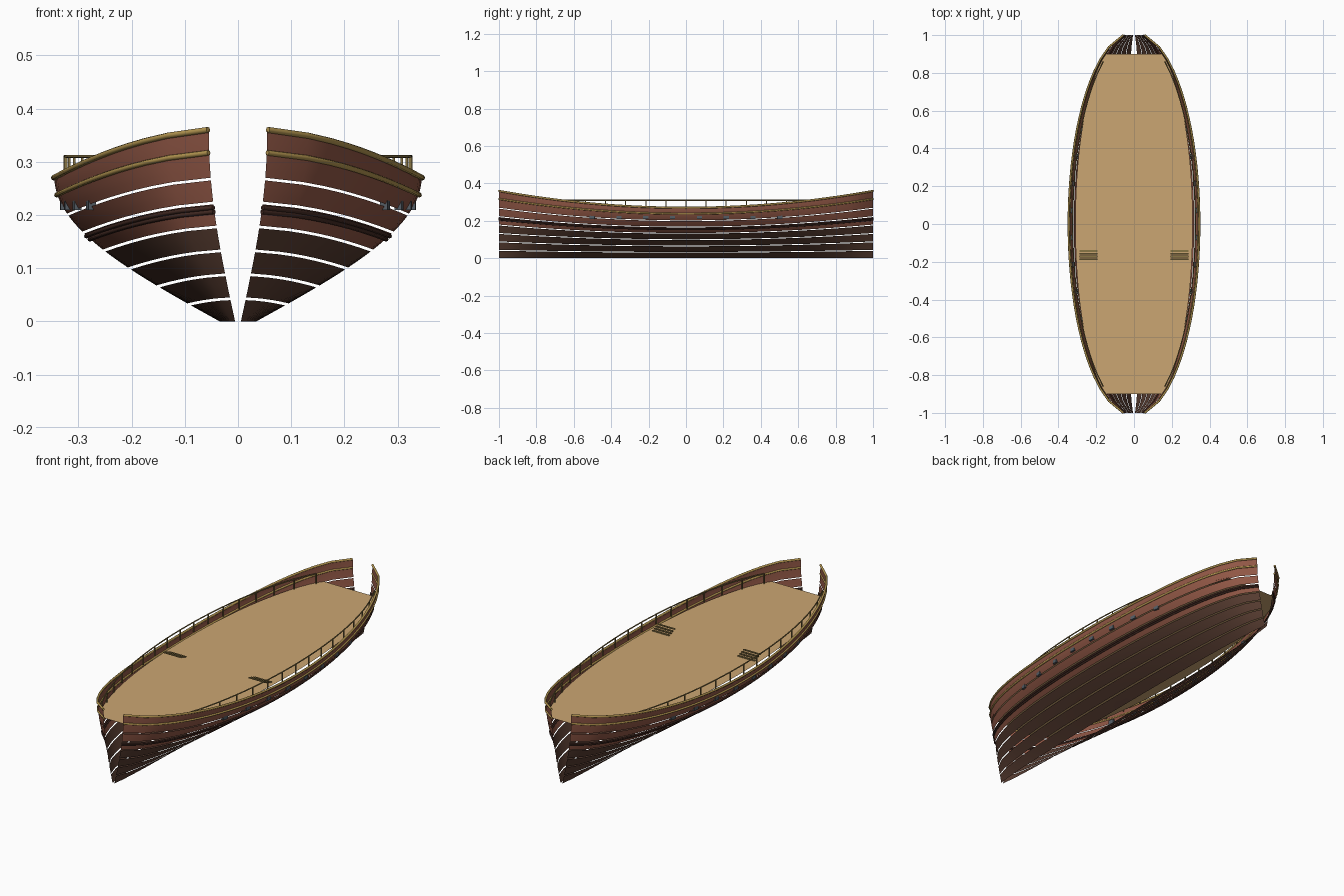
import bpy, bmesh, math

if "Cube" in bpy.data.objects:
    bpy.data.objects.remove(bpy.data.objects["Cube"])

DECK_Z = 0.26
N = 32
YS = [-1 + 2 * i / N for i in range(N + 1)]


def half_width(y):
    return 0.345 * math.sqrt(1 - 0.9746 * abs(y) ** 2.02)


def hull(t, y, out=0.0):
    """Point on the right hull side; t runs 0 (keel) to 1 (sheer)."""
    x = half_width(y) * (0.1 + 0.9 * math.sin(t * math.pi / 2))
    return (x + out, y, t * (0.27 + 0.09 * y * y))


def material(name, rgb):
    m = bpy.data.materials.new(name)
    m.diffuse_color = (*rgb, 1)
    m.use_nodes = True
    m.node_tree.nodes["Principled BSDF"].inputs["Base Color"].default_value = m.diffuse_color
    return m


DARK = material("dark_wood", (0.095, 0.045, 0.03))
RED = material("red_wood", (0.28, 0.095, 0.06))
WALE = material("wale_wood", (0.06, 0.025, 0.018))
GOLD = material("gold_trim", (0.45, 0.30, 0.08))
TAN = material("deck_wood", (0.60, 0.38, 0.17))
OLIVE = material("rail_wood", (0.25, 0.18, 0.06))
IRON = material("port_grey", (0.09, 0.11, 0.13))


def finish(obj, mat, mirror=True):
    obj.data.materials.clear()
    obj.data.materials.append(mat)
    if mirror:
        obj.modifiers.new("mirror", 'MIRROR').use_mirror_merge = False
    return obj


def mesh_object(name, bm, mat, mirror=True):
    me = bpy.data.meshes.new(name)
    bm.to_mesh(me)
    bm.free()
    obj = bpy.data.objects.new(name, me)
    bpy.context.collection.objects.link(obj)
    return finish(obj, mat, mirror)


def grid(name, rows, mat, mirror=True, smooth=True):
    bm = bmesh.new()
    vs = [[bm.verts.new(p) for p in row] for row in rows]
    for a, b in zip(vs, vs[1:]):
        for i in range(len(a) - 1):
            bm.faces.new((a[i], a[i + 1], b[i + 1], b[i])).smooth = smooth
    # Face outward (right side) or upward (deck)
    bm.normal_update()
    for f in bm.faces:
        if f.normal.x + f.normal.z * (0 if mirror else 1) < 0:
            f.normal_flip()
    return mesh_object(name, bm, mat, mirror)


def tube(name, points, radius, mat):
    cu = bpy.data.curves.new(name, 'CURVE')
    cu.dimensions = '3D'
    cu.bevel_depth = radius
    cu.bevel_resolution = 2
    cu.use_fill_caps = True
    sp = cu.splines.new('POLY')
    sp.points.add(len(points) - 1)
    for p, co in zip(sp.points, points):
        p.co = (*co, 1)
    obj = bpy.data.objects.new(name, cu)
    bpy.context.collection.objects.link(obj)
    bpy.ops.object.select_all(action='DESELECT')
    obj.select_set(True)
    bpy.context.view_layer.objects.active = obj
    bpy.ops.object.convert(target='MESH')
    return finish(bpy.context.view_layer.objects.active, mat)


def box(bm, center, size, angle=0.0):
    verts = bmesh.ops.create_cube(bm, size=1)['verts']
    c, s = math.cos(angle), math.sin(angle)
    for v in verts:
        x, y, z = (v.co[k] * size[k] for k in range(3))
        v.co = (center[0] + c * x - s * y, center[1] + s * x + c * y, center[2] + z)


# Hull strakes: thin planks with open seams, open at stem, stern and keel
for i in range(8):
    t0 = i / 8
    t1 = (i + 1) / 8 - (0.014 if i < 6 else 0)
    rows = [[hull(t0 + (t1 - t0) * k / 3, y) for y in YS] for k in range(4)]
    grid(f"strake_{i + 1}", rows, DARK if i < 4 else RED)

# Wale (double dark moulding) and gilded rails
for name, t, r, mat in (("lower_wale", 0.572, 0.0045, WALE),
                        ("upper_wale", 0.594, 0.0045, WALE),
                        ("trim_rail", 0.88, 0.005, GOLD),
                        ("top_rail", 1.0, 0.0055, GOLD)):
    tube(name, [hull(t, y, 0.001) for y in YS], r, mat)

# Flat deck made of fore-and-aft planks
dy = [-0.9 + 1.8 * i / 30 for i in range(31)]
grid("deck", [[((0.9 + 0.065 * y * y) * half_width(y) * k / 8, y, DECK_Z) for y in dy]
              for k in range(-8, 9)], TAN, mirror=False, smooth=False)

# Railing inside the bulwark, with posts
SPAN = 0.86
tube("hand_rail", [(half_width(y) - 0.02, y, 0.31)
                   for y in (-SPAN + SPAN * i / 16 for i in range(33))], 0.003, OLIVE)
bm = bmesh.new()
for i in range(-8, 9):
    y = i * SPAN / 8
    box(bm, (half_width(y) - 0.02, y, (DECK_Z + 0.31) / 2),
        (0.005, 0.005, 0.31 - DECK_Z))
mesh_object("rail_posts", bm, OLIVE)

# Gun ports, mostly sunk into the side
bm = bmesh.new()
for i in range(8):
    y = (i - 3.5) * 0.143
    t = 0.222 / (0.27 + 0.09 * y * y)
    slope = math.atan2(half_width(y + 0.01) - half_width(y - 0.01), 0.02)
    box(bm, hull(t, y, -0.005), (0.014, 0.028, 0.026), -slope)
mesh_object("gun_ports", bm, IRON)

# Short stairs on the deck, rising toward the front
bm = bmesh.new()
for i in range(4):
    box(bm, (0.24, -0.143 - 0.0145 * i, DECK_Z + 0.003 + 0.005 * i), (0.095, 0.009, 0.004))
mesh_object("stairs", bm, OLIVE)
